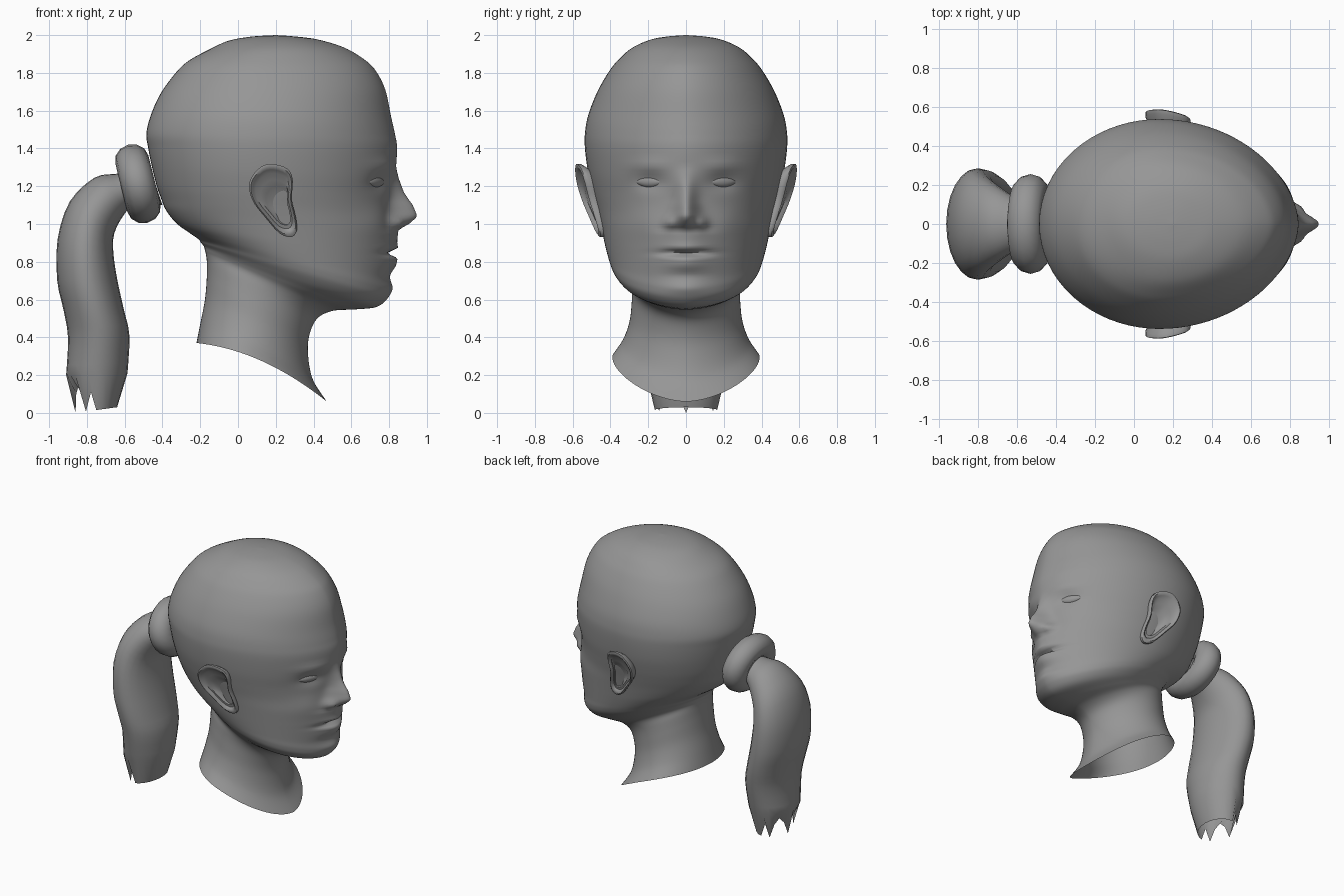
import bpy
import bmesh
import math
from mathutils import Vector, Matrix

cube = bpy.data.objects.get("Cube")
if cube:
    bpy.data.objects.remove(cube, do_unlink=True)

grey = bpy.data.materials.new("plain_grey")
grey.use_nodes = True
grey.diffuse_color = (0.305, 0.305, 0.305, 1)
grey.node_tree.nodes["Principled BSDF"].inputs["Base Color"].default_value = grey.diffuse_color


def finish(name, bm, angle=60):
    """Turn a bmesh into a smooth shaded grey object."""
    bmesh.ops.remove_doubles(bm, verts=bm.verts, dist=0.0001)
    bmesh.ops.recalc_face_normals(bm, faces=bm.faces)
    mesh = bpy.data.meshes.new(name)
    bm.to_mesh(mesh)
    bm.free()
    obj = bpy.data.objects.new(name, mesh)
    bpy.context.collection.objects.link(obj)
    mesh.materials.append(grey)
    bpy.ops.object.select_all(action='DESELECT')
    obj.select_set(True)
    bpy.context.view_layer.objects.active = obj
    bpy.ops.object.shade_smooth_by_angle(angle=math.radians(angle))


def spline(points, steps, closed=False):
    """Catmull-Rom resampling of tuples of any length."""
    n = len(points)
    out = []
    for i in range(n if closed else n - 1):
        pick = [(i + k) % n if closed else min(max(i + k, 0), n - 1) for k in (-1, 0, 1, 2)]
        a, b, c, d = (points[k] for k in pick)
        for s in range(steps):
            t = s / steps
            out.append(tuple(
                q + t * (r - p) / 2 + t * t * (p - 2.5 * q + 2 * r - w / 2)
                + t ** 3 * (1.5 * (q - r) + (w - p) / 2)
                for p, q, r, w in zip(a, b, c, d)))
    if not closed:
        out.append(points[-1])
    return out


def skin(bm, rings):
    """Bridge successive closed rings of points with quads."""
    rows = [[bm.verts.new(p) for p in ring] for ring in rings]
    for low, high in zip(rows, rows[1:]):
        for j in range(len(low)):
            k = (j + 1) % len(low)
            bm.faces.new((low[j], low[k], high[k], high[j]))
    return rows


def oval(section, count, crowd=0.0, taper=1.0):
    """Oval ring in a tilted plane: back x, z, front x, z, half width, widest x, side lift."""
    xb, zb, xf, zf, w, mid, lift = section
    ring = []
    for j in range(count):
        u = 2 * math.pi * j / count
        a = u - crowd * math.sin(u)
        front = math.cos(a) > 0
        x = mid + math.cos(a) * ((xf - mid) if front else (mid - xb))
        t = (x - xb) / (xf - xb) if xf - xb > 0.001 else 0.5
        y = w * math.copysign(abs(math.sin(a)) ** (taper if front else 1), math.sin(a))
        ring.append(Vector((x, y, zb + (zf - zb) * t + lift * 4 * t * (1 - t))))
    return ring


def lookup(table, z):
    """Linear interpolation in (z, value) pairs, zero outside."""
    for (z0, v0), (z1, v1) in zip(table, table[1:]):
        if z0 <= z <= z1:
            return v0 + (v1 - v0) * (z - z0) / (z1 - z0)
    return 0.0


# Neck and jaw sections, rising
neck = [
    (-.22, .37, .47, .06, .39, .08, .06),
    (-.20, .47, .395, .18, .335, .08, .04),
    (-.175, .60, .37, .32, .30, .09, .01),
    (-.165, .72, .38, .42, .288, .1, 0),
    (-.165, .80, .42, .50, .285, .12, 0),
    (-.17, .84, .50, .54, .292, .17, 0),
    (-.175, .86, .62, .548, .318, .23, 0),
    (-.18, .88, .73, .56, .352, .27, 0),
    (-.195, .90, .785, .60, .382, .28, 0),
]
# Face and skull sections, rising
skull = [
    (-.21, .92, .80, .65, .40, .27),
    (-.26, .955, .802, .71, .415, .24),
    (-.31, .99, .812, .79, .43, .21),
    (-.35, 1.03, .82, .86, .442, .19),
    (-.385, 1.08, .825, .95, .457, .17),
    (-.405, 1.13, .815, 1.05, .475, .15),
    (-.43, 1.2, .815, 1.15, .497, .14),
    (-.455, 1.3, .832, 1.26, .52, .13),
    (-.475, 1.4, .842, 1.4, .535, .13),
    (-.485, 1.48, .83, 1.48, .535, .13),
    (-.46, 1.58, .81, 1.57, .518, .13),
    (-.41, 1.69, .78, 1.71, .47, .13),
    (-.33, 1.8, .73, 1.81, .41, .14),
    (-.26, 1.865, .67, 1.87, .36, .15),
    (-.15, 1.925, .56, 1.935, .29, .17),
    (-.05, 1.97, .42, 1.977, .195, .19),
    (.07, 1.992, .3, 1.993, .1, .2),
    (.2, 2, .2, 2, 0, .2),
]

# Facial relief: height and half width along z
nose_height = [(.955, 0), (.975, .035), (1, .085), (1.04, .135), (1.1, .112),
               (1.17, .06), (1.24, .022), (1.3, 0)]
nose_width = [(.9, .075), (1, .075), (1.06, .062), (1.13, .05), (1.3, .055)]
lip_height = [(.73, 0), (.78, .026), (.82, .03), (.842, -.026), (.85, -.026),
              (.872, .026), (.91, .018), (.955, .022), (.97, 0)]
# y, z, height, y spread, z spread
bumps = [(.085, 1.005, .033, .03, .03), (.19, 1.22, -.024, .085, .045),
         (.2, 1.31, .012, .1, .03), (.22, 1.02, .01, .09, .07),
         (0, .66, .018, .12, .04)]


def sculpt(p):
    if p.x < .4:
        return p
    y, z = abs(p.y), p.z
    push = lookup(nose_height, z) * math.exp(-(y / max(lookup(nose_width, z), .04)) ** 2)
    push += lookup(lip_height, z) * math.exp(-(y / .115) ** 2)
    for by, bz, h, sy, sz in bumps:
        push += h * math.exp(-((y - by) / sy) ** 2 - ((z - bz) / sz) ** 2)
    return p + Vector((push, 0, 0))


bm = bmesh.new()
sections = spline(neck + [s + (0,) for s in skull], 6)
skin(bm, [[sculpt(p) for p in oval(s, 96, .5, 1.13)] for s in sections])
finish("head_and_neck", bm, 80)

# Ear: outline in x, z swept through rim, fold and bowl layers
outline = spline([(.06, 1.18), (.07, 1.245), (.125, 1.305), (.19, 1.317), (.265, 1.29),
                  (.29, 1.23), (.285, 1.13), (.305, 1.04), (.312, .97), (.285, .932),
                  (.22, .95), (.14, 1.04), (.085, 1.11)], 3, True)
# scale, outward offset, slide toward the bowl
layers = [(.75, -.1, 0), (.85, -.05, 0), (1, -.012, 0), (1, .008, 0), (.93, .014, 0),
          (.84, .006, 0), (.76, -.008, .1), (.62, -.008, .3), (.52, -.025, .7),
          (.25, -.035, 1), (.01, -.036, 1)]


def ear(name, side):
    bm = bmesh.new()
    rings = []
    for scale, out, slide in layers:
        ring = []
        for x, z in outline:
            ex = .19 + (x - .19) * scale + .035 * slide
            ez = 1.13 + (z - 1.13) * scale - .04 * slide
            ey = .532 + .27 * (ez - 1.12) - .2 * (ex - .1) + out
            ring.append((ex, side * ey, ez))
        rings.append(ring)
    rows = skin(bm, rings)
    bm.faces.new(rows[-1])
    finish(name, bm, 50)


# Eye: flattened almond set into the socket
def eye(name, side):
    bm = bmesh.new()
    bmesh.ops.create_uvsphere(bm, u_segments=24, v_segments=12, radius=1)
    for v in bm.verts:
        almond = 1 - .35 * v.co.y ** 2
        v.co = Vector((v.co.x * .026, v.co.y * .088, v.co.z * .032 * almond))
    place = Matrix.Translation((.726, side * .19, 1.224)) @ Matrix.Rotation(side * .52, 4, 'Z')
    bm.transform(place)
    finish(name, bm)


for label, side in (("far", 1), ("near", -1)):
    ear(label + "_ear", side)
    eye(label + "_eye", side)

# Hair band: slightly oval tilted torus
bm = bmesh.new()
rings = []
for i in range(25):
    a = 2 * math.pi * i / 24
    ring = []
    for j in range(12):
        b = 2 * math.pi * j / 12
        r = .133 + .08 * math.cos(b)
        ring.append((r * math.cos(a), 1.2 * r * math.sin(a), .09 * math.sin(b)))
    rings.append(ring)
skin(bm, rings)
bm.transform(Matrix.Translation((-.53, 0, 1.213)) @ Matrix.Rotation(math.radians(-104), 4, 'Y'))
finish("hair_band", bm)

# Ponytail: back x, z, front x, z, half width
tail = [
    (-.46, 1.28, -.40, 1.1, .1),
    (-.56, 1.275, -.50, 1.1, .11),
    (-.65, 1.265, -.555, 1.1, .13),
    (-.76, 1.245, -.61, 1.04, .18),
    (-.89, 1.12, -.655, .95, .24),
    (-.955, .92, -.66, .85, .275),
    (-.957, .7, -.64, .71, .285),
    (-.925, .55, -.605, .55, .275),
    (-.90, .4, -.575, .41, .25),
    (-.91, .2, -.585, .21, .21),
]
bm = bmesh.new()
rings = [oval(s + ((s[0] + s[2]) / 2, 0), 24) for s in spline(tail, 3)]
# Ragged tip with pointed locks on the back
tip = oval((-.86, 0, -.64, .03, .165, -.75, 0), 24)
for j, p in enumerate(tip):
    if p.x < -.76:
        p.z += .14 * abs(math.sin(math.pi * j / 4))
rings.append(tip)
skin(bm, rings)
finish("ponytail", bm)
